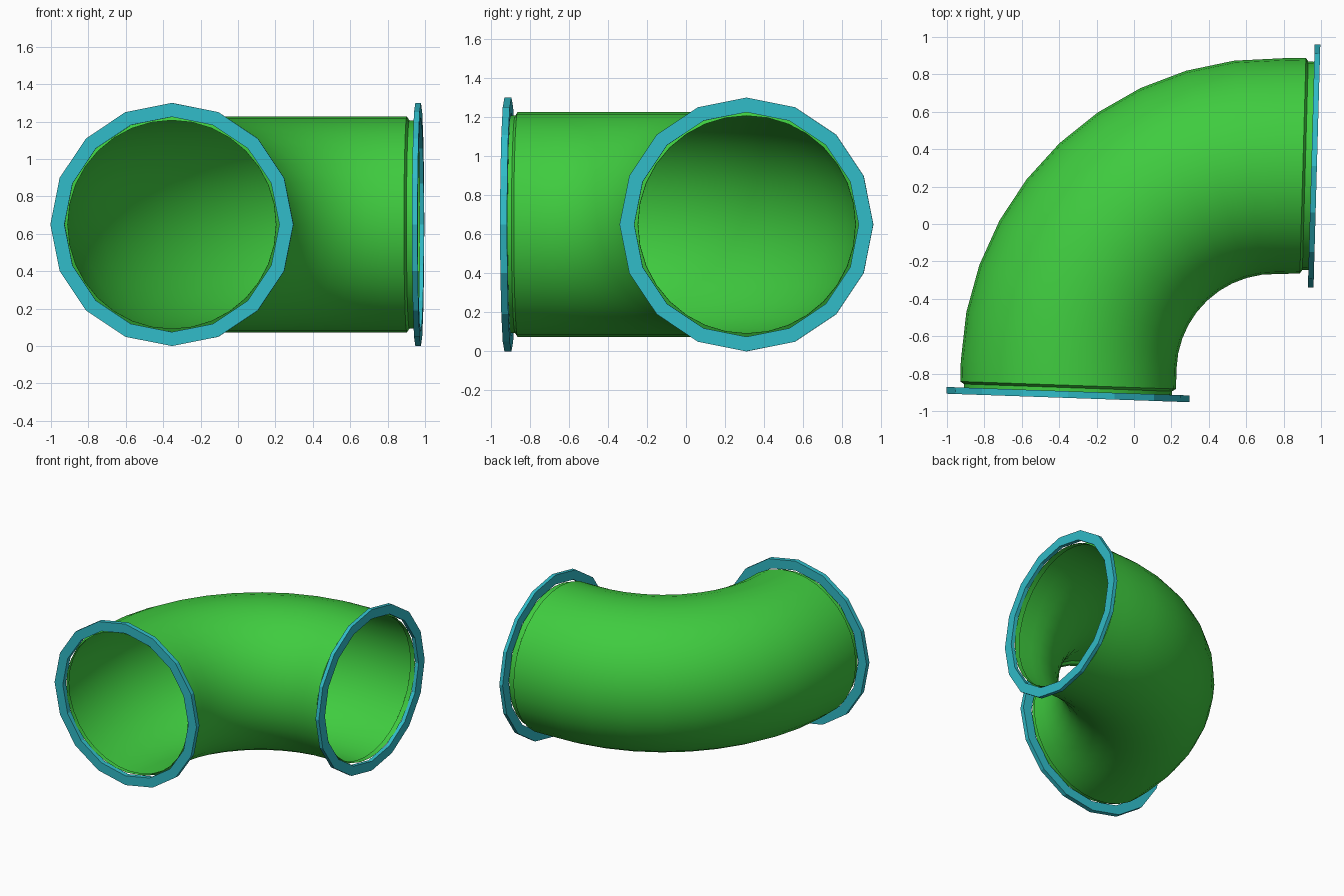
import bpy, bmesh
from math import sin, cos, pi, radians

if "Cube" in bpy.data.objects:
    bpy.data.objects.remove(bpy.data.objects["Cube"])

Z = 0.65               # height of the pipe axis
CX, CY, R = 0.75, -0.79, 1.1   # bend centre and radius
A0, A1 = 178.0, 88.4   # bend start and end angles


def material(name, rgb):
    m = bpy.data.materials.new(name)
    m.diffuse_color = (*rgb, 1)
    m.use_nodes = True
    m.node_tree.nodes["Principled BSDF"].inputs["Base Color"].default_value = m.diffuse_color
    return m


def loft(name, stations, sides, mat, closed=False, phase=0.0):
    """Skin circles given as (x, y, facing angle in degrees, radius)."""
    bm = bmesh.new()
    rings = []
    for x, y, ang, r in stations:
        a = radians(ang)
        ring = []
        for i in range(sides):
            t = 2 * pi * i / sides + phase
            u = r * cos(t)
            ring.append(bm.verts.new((x + u * cos(a), y + u * sin(a), Z + r * sin(t))))
        rings.append(ring)
    n = len(rings)
    for k in range(n if closed else n - 1):
        p, q = rings[k], rings[(k + 1) % n]
        for i in range(sides):
            j = (i + 1) % sides
            bm.faces.new((p[i], p[j], q[j], q[i]))
    bmesh.ops.recalc_face_normals(bm, faces=bm.faces[:])
    me = bpy.data.meshes.new(name)
    bm.to_mesh(me)
    bm.free()
    me.materials.append(mat)
    ob = bpy.data.objects.new(name, me)
    bpy.context.collection.objects.link(ob)
    return ob


green = material("pipe_green", (0.05, 0.6, 0.05))
cyan = material("flange_cyan", (0.03, 0.5, 0.58))

# Pipe: stepped-in neck, quarter bend, stepped-in neck
steps = 10
bend = []
for k in range(steps + 1):
    ang = A0 + (A1 - A0) * k / steps
    a = radians(ang)
    bend.append((CX + R * cos(a), CY + R * sin(a), ang, 0.577))
path = [(-0.354, -0.91, A0, 0.557), (-0.353, -0.875, A0, 0.557), (-0.352, -0.862, A0, 0.577)]
path += bend
path += [(0.903, 0.312, A1, 0.577), (0.916, 0.312, A1, 0.557), (0.958, 0.31, A1, 0.557)]
pipe = loft("elbow_pipe", path, 32, green)
bpy.context.view_layer.objects.active = pipe
pipe.select_set(True)
bpy.ops.object.shade_smooth_by_angle(angle=radians(35))


# Flanges: flat low-poly rings around both ends
def flange(name, x, y, ang, half):
    a = radians(ang)
    nx, ny = -sin(a) * half, cos(a) * half
    prof = [(-1, 0.575), (-1, 0.65), (1, 0.65), (1, 0.575)]
    loft(name, [(x + s * nx, y + s * ny, ang, r) for s, r in prof], 16, cyan, True)


flange("front_flange", -0.353, -0.912, A0, 0.018)
flange("side_flange", 0.963, 0.31, A1, 0.015)
